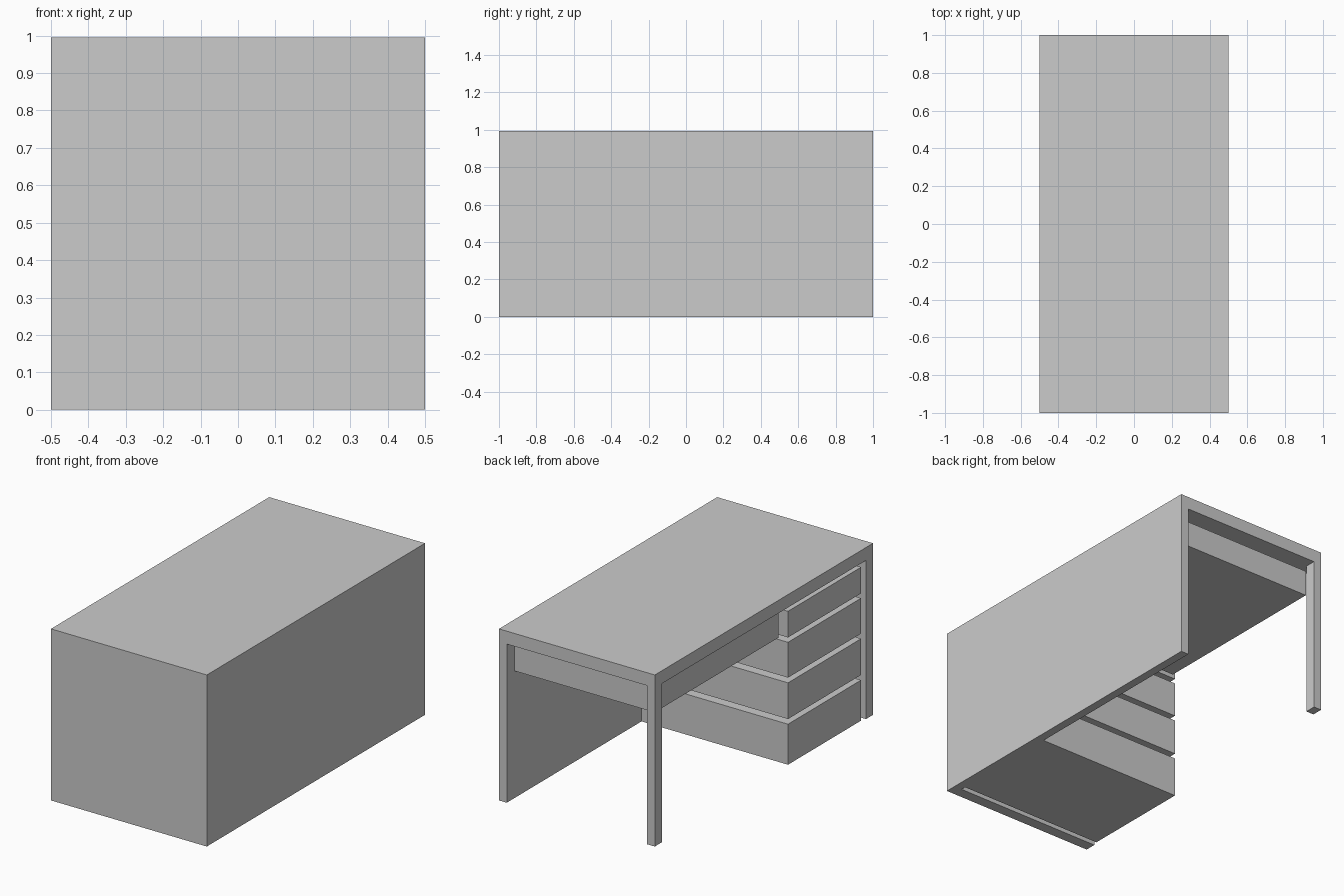
import bpy

if "Cube" in bpy.data.objects:
    bpy.data.objects.remove(bpy.data.objects["Cube"])


def box(name, x, y, z):
    """Axis-aligned box from (min, max) ranges."""
    lo, hi = zip(x, y, z)
    bpy.ops.mesh.primitive_cube_add(size=1, location=[(a + b) / 2 for a, b in zip(lo, hi)])
    ob = bpy.context.object
    ob.name = name
    ob.scale = [b - a for a, b in zip(lo, hi)]
    bpy.ops.object.transform_apply(location=False, rotation=False, scale=True)
    return ob


HEIGHT = 0.995
UNDER = 0.92      # underside of the desk top
INNER_X = 0.45    # inner face of the long panel
FRAME = 0.065     # thickness of end panel and leg along y

# Frame: desk top, long panel, end panel and corner leg
box("desk_top", (-0.5, 0.5), (-1, 1), (UNDER, HEIGHT))
box("long_panel", (INNER_X, 0.5), (-1, 1), (0, UNDER))
box("end_panel", (-0.5, INNER_X), (-1, -1 + FRAME), (0, UNDER))
box("corner_leg", (-0.5, -0.45), (1 - FRAME, 1), (0, UNDER))

# Wide drawer over the knee space
box("wide_drawer", (-0.45, INNER_X), (-0.205, 0.93), (0.738, 0.89))

# Stack of drawers with open gaps between them
for i, z in enumerate([(0, 0.235), (0.265, 0.475), (0.505, 0.71), (0.738, 0.89)]):
    box(f"stack_drawer_{i + 1}", (-0.49, INNER_X), (-0.905, -0.235), z)
